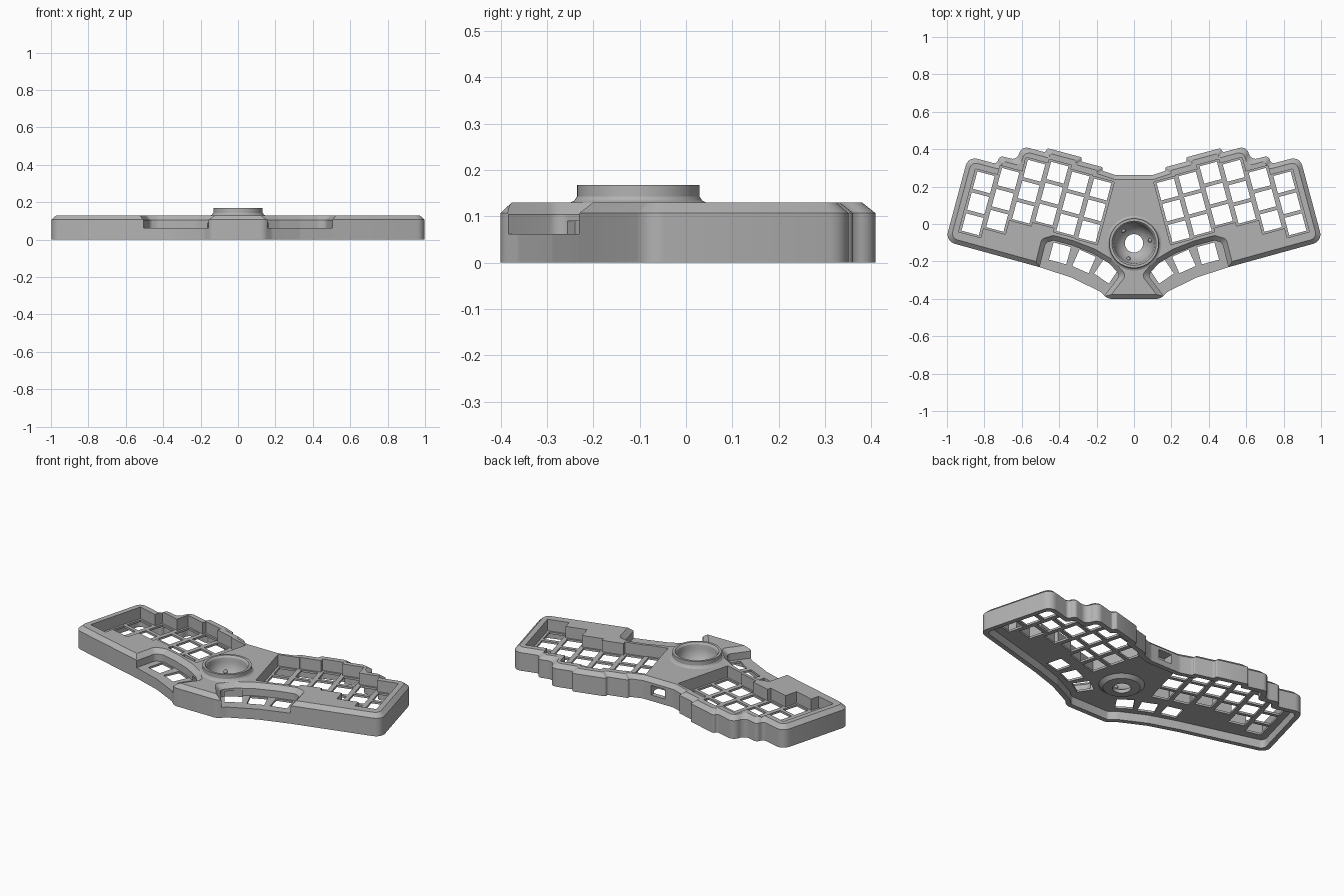
import bpy, bmesh, math
from mathutils import Vector, Matrix

if "Cube" in bpy.data.objects:
    bpy.data.objects.remove(bpy.data.objects["Cube"])

TILT = math.radians(15)
TOP, EDGE, FLOOR, CEILING = 0.13, 0.107, 0.062, 0.05
BALL_Y = -0.103

grey = bpy.data.materials.new("case_grey")
grey.use_nodes = True
grey.diffuse_color = (0.45, 0.45, 0.45, 1)
grey.node_tree.nodes["Principled BSDF"].inputs["Base Color"].default_value = grey.diffuse_color


def wing(u, v):
    """Point in the tilted key-field frame to world x, y."""
    return Vector((u * math.cos(TILT) - v * math.sin(TILT),
                   u * math.sin(TILT) + v * math.cos(TILT)))


def ccw(pts):
    pts = [Vector(p) for p in pts]
    area = sum(a.x * b.y - b.x * a.y for a, b in zip(pts, pts[1:] + pts[:1]))
    return pts if area > 0 else pts[::-1]


def inset(pts, d):
    """Parallel offset of a counter-clockwise polygon, inward for d > 0."""
    out = []
    for i, p in enumerate(pts):
        a = (p - pts[i - 1]).normalized()
        b = (pts[(i + 1) % len(pts)] - p).normalized()
        na, nb = Vector((-a.y, a.x)), Vector((-b.y, b.x))
        out.append(p + (na + nb) * d / (1 + na.dot(nb)))
    return out


def rounded(pts, radius, segs=5):
    """Replace each corner by an arc-like curve."""
    out = []
    for i, p in enumerate(pts):
        a, b = pts[i - 1] - p, pts[(i + 1) % len(pts)] - p
        half = a.angle(b) / 2
        t = min(radius / math.tan(half), 0.48 * a.length, 0.48 * b.length)
        r = t * math.tan(half)
        bis = (a.normalized() + b.normalized()).normalized()
        centre = p + bis * (r / math.sin(half))
        s, e = p + a.normalized() * t - centre, p + b.normalized() * t - centre
        sweep = s.angle_signed(e)
        for k in range(segs + 1):
            out.append(centre + Matrix.Rotation(-sweep * k / segs, 2) @ s)
    return out


def add_loft(bm, layers):
    """Solid from stacked loops with equal point counts: [(points, z), ...]."""
    rings = [[bm.verts.new((p.x, p.y, z)) for p in pts] for pts, z in layers]
    n = len(rings[0])
    for lo, hi in zip(rings, rings[1:]):
        for i in range(n):
            j = (i + 1) % n
            bm.faces.new((lo[i], lo[j], hi[j], hi[i]))
    bm.faces.new(rings[0][::-1])
    bm.faces.new(rings[-1])


def make(name, solids):
    bm = bmesh.new()
    for layers in solids:
        add_loft(bm, layers)
    bmesh.ops.recalc_face_normals(bm, faces=bm.faces)
    return finish(name, bm)


def finish(name, bm):
    me = bpy.data.meshes.new(name)
    bm.to_mesh(me)
    bm.free()
    me.materials.append(grey)
    ob = bpy.data.objects.new(name, me)
    bpy.context.collection.objects.link(ob)
    return ob


def carve(ob, solids):
    """Cut the solids out of the object and drop the cutter."""
    tool = make("cutter", solids)
    tool.hide_render = True
    mod = ob.modifiers.new("cut", "BOOLEAN")
    mod.operation, mod.solver, mod.object = "DIFFERENCE", "EXACT", tool
    bpy.context.view_layer.update()
    deps = bpy.context.evaluated_depsgraph_get()
    me = bpy.data.meshes.new_from_object(ob.evaluated_get(deps))
    ob.modifiers.clear()
    ob.data = me
    bpy.data.objects.remove(tool)


def both(pts):
    """The polygon and its mirror image across x = 0."""
    return [ccw(pts), ccw([(-p[0], p[1]) for p in pts])]


def box(centre, w, d, angle=0):
    rot = Matrix.Rotation(angle, 2)
    return [Vector(centre) + rot @ Vector((x * w / 2, y * d / 2))
            for x, y in ((-1, -1), (1, -1), (1, 1), (-1, 1))]


# Outline: stepped back edge, outer end, straight front, thumb edge
back = [(0.24, 0.232), (0.24, 0.25), (0.36, 0.25), (0.36, 0.272), (0.555, 0.272),
        (0.555, 0.247), (0.69, 0.247), (0.69, 0.167), (0.79, 0.167), (0.79, 0.12)]
half = [(0.10, 0.262)] + [wing(*p) for p in back]
half += [wing(0.95, 0.12), wing(0.95, -0.35), (0.50, -0.232),
         (0.33, -0.288), (0.18, -0.362), (0.14, -0.40)]
outline = ccw([Vector(p) for p in half] + [Vector((-p[0], p[1])) for p in half[::-1]])

side = rounded(outline, 0.05)
case = make("keyboard_case", [[(side, 0), (side, EDGE),
                               (rounded(inset(outline, 0.024), 0.035), TOP)]])

# Hollow underside
hollow = rounded(inset(outline, 0.028), 0.03)
carve(case, [[(hollow, -0.1), (hollow, CEILING)]])

# Key wells: one staggered pocket per side
PITCH_U, PITCH_V, HOLE, START = 0.1225, 0.116, 0.096, 0.16
tops = [0.19, 0.195, 0.217, 0.195, 0.117, 0.065]
upper, lower, keys = [], [], []
for i, top in enumerate(tops):
    for u in (START + i * PITCH_U, START + (i + 1) * PITCH_U):
        upper.append(wing(u, top))
        lower.append(wing(u, top - 3 * PITCH_V))
    for row in range(3):
        c = wing(START + (i + 0.5) * PITCH_U, top - (row + 0.5) * PITCH_V)
        keys.append(box(c, HOLE, HOLE, TILT))
carve(case, [[(p, FLOOR), (p, 0.2)] for p in both(upper + lower[::-1])])

# Thumb wells: open to the front, with a sloped upper edge
thumb = [(0.075, -0.275), (0.13, -0.212), (0.22, -0.158), (0.33, -0.115), (0.43, -0.088),
         (0.472, -0.10), (0.545, -0.39), (0.35, -0.45), (0.21, -0.45)]
wells = []
for p in both(thumb):
    low, high = rounded(p, 0.03), rounded(inset(p, -0.028), 0.03)
    wells.append([(low, FLOOR), (low, EDGE - 0.003), (high, TOP + 0.002), (high, 0.2)])
carve(case, wells)

# Switch holes
for x, y, deg in ((0.147, -0.252, 34), (0.267, -0.2, 24), (0.396, -0.157, 15)):
    keys.append(box((x, y), HOLE, HOLE, math.radians(deg)))
carve(case, [[(p, 0.02), (p, 0.09)] for k in keys for p in both(k)])

# Ball socket bore and cable port
bore = [Vector((0.124 * math.cos(a), BALL_Y + 0.124 * math.sin(a)))
        for a in (math.tau * k / 64 for k in range(64))]
carve(case, [[(bore, -0.1), (bore, 0.3)]])
port = box((0, 0.25), 0.09, 0.1)
carve(case, [[(port, 0.035), (port, 0.092)]])

# Ball socket: raised ring, spherical bowl and open bottom
R, BOWL_Z = 0.108, 0.145
profile = [(0.05, 0.028), (0.1, 0.032), (0.126, 0.055), (0.126, 0.128), (0.148, 0.129),
           (0.138, 0.134), (0.132, 0.143), (0.132, 0.168), (0.118, 0.168), (0.11, 0.158)]
for k in range(9):
    a = math.radians(63 * k / 8)
    profile.append((R * math.cos(a), BOWL_Z - R * math.sin(a)))
bm = bmesh.new()
ring = [bm.verts.new((r, 0, z)) for r, z in profile]
edges = [bm.edges.new((ring[i - 1], ring[i])) for i in range(len(ring))]
bmesh.ops.spin(bm, geom=ring + edges, cent=(0, 0, 0), axis=(0, 0, 1),
               angle=math.tau, steps=64, use_merge=True)
bmesh.ops.remove_doubles(bm, verts=bm.verts, dist=0.0001)
bmesh.ops.recalc_face_normals(bm, faces=bm.faces)
socket = finish("ball_socket", bm)
socket.location.y = BALL_Y

# Three bearing studs in the bowl
bm = bmesh.new()
for deg in (10, 130, 250):
    a = math.radians(deg)
    pos = (0.088 * math.cos(a), 0.088 * math.sin(a), 0.084)
    bmesh.ops.create_uvsphere(bm, u_segments=16, v_segments=10, radius=0.011,
                              matrix=Matrix.Translation(pos))
studs = finish("bearing_studs", bm)
studs.location.y = BALL_Y

for ob in (case, socket, studs):
    bpy.ops.object.select_all(action="DESELECT")
    ob.select_set(True)
    bpy.context.view_layer.objects.active = ob
    bpy.ops.object.shade_smooth_by_angle(angle=math.radians(25))
